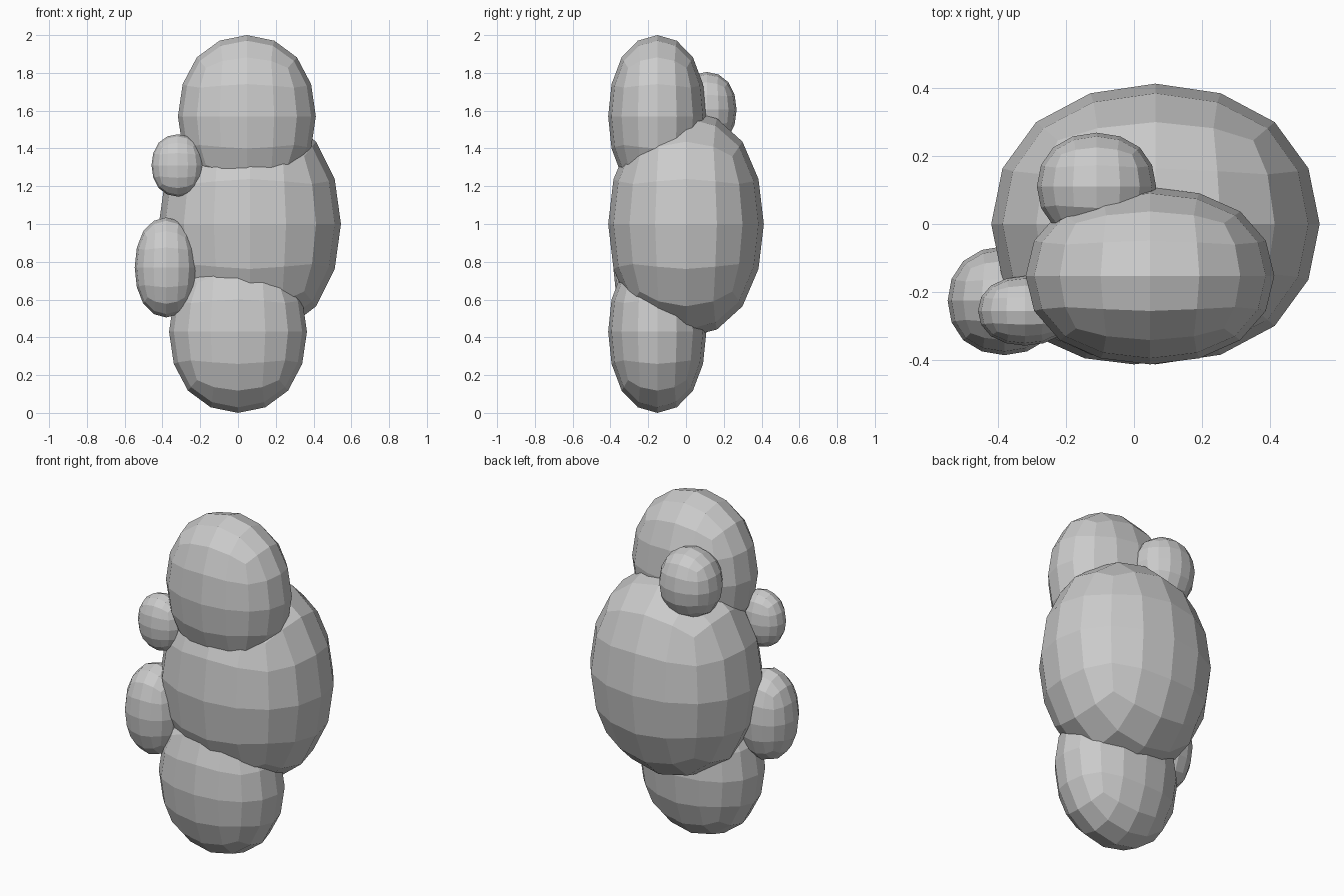
import bpy

default_cube = bpy.data.objects.get("Cube")
if default_cube:
    bpy.data.objects.remove(default_cube, do_unlink=True)

# One plain stone grey for every part
grey = bpy.data.materials.new("stone_grey")
colour = (0.6, 0.6, 0.6, 1)
grey.diffuse_color = colour
grey.use_nodes = True
grey.node_tree.nodes["Principled BSDF"].inputs["Base Color"].default_value = colour


def pebble(name, centre, radii):
    """Flat-shaded rounded cube stretched to the given radii."""
    bpy.ops.mesh.primitive_cube_add(size=2, location=centre)
    obj = bpy.context.object
    obj.name = name
    rounding = obj.modifiers.new("rounding", 'SUBSURF')
    rounding.levels = rounding.render_levels = 2
    bpy.ops.object.modifier_apply(modifier=rounding.name)
    bpy.context.view_layer.update()
    obj.dimensions = [2 * r for r in radii]
    bpy.ops.object.transform_apply(location=False, rotation=False, scale=True)
    bpy.ops.object.shade_flat()
    obj.data.materials.append(grey)
    return obj


# Large stacked lobes
lobe = (0.365, 0.26, 0.43)
pebble("main_body", (0.063, 0, 1.0), (0.482, 0.412, 0.6))
pebble("upper_lobe", (0.047, -0.152, 1.57), lobe)
pebble("lower_lobe", (0, -0.152, 0.43), lobe)

# Small lobes on the side and back
pebble("side_lobe_upper", (-0.32, -0.255, 1.31), (0.138, 0.102, 0.165))
pebble("side_lobe_lower", (-0.38, -0.225, 0.77), (0.167, 0.16, 0.265))
pebble("back_lobe", (-0.11, 0.11, 1.605), (0.175, 0.158, 0.2))
